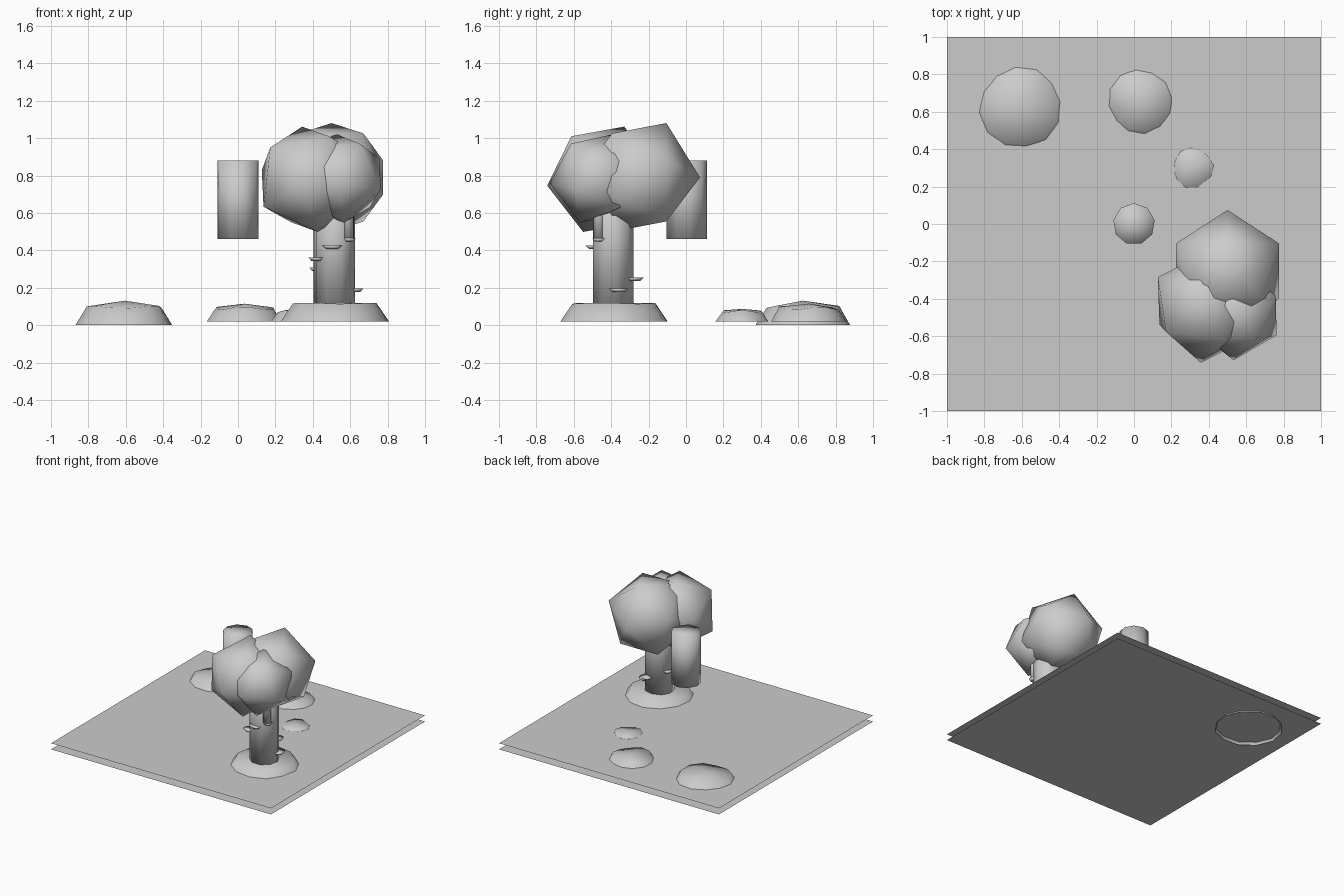
import bpy, bmesh, math, random
from mathutils import Vector, Matrix

if "Cube" in bpy.data.objects:
    bpy.data.objects.remove(bpy.data.objects["Cube"])

random.seed(4)
grey = bpy.data.materials.new("plain grey")
grey.diffuse_color = (0.6, 0.6, 0.6, 1)
grey.use_nodes = True
grey.node_tree.nodes["Principled BSDF"].inputs["Base Color"].default_value = grey.diffuse_color


def finish(bm, name, smooth=True):
    bmesh.ops.recalc_face_normals(bm, faces=bm.faces)
    for f in bm.faces:
        f.smooth = smooth
    me = bpy.data.meshes.new(name)
    bm.to_mesh(me)
    bm.free()
    me.materials.append(grey)
    ob = bpy.data.objects.new(name, me)
    bpy.context.collection.objects.link(ob)
    return ob


def sheet(name, z):
    bm = bmesh.new()
    vs = [bm.verts.new((x, y, z)) for x, y in ((-1, -1), (1, -1), (1, 1), (-1, 1))]
    bm.faces.new(vs)
    finish(bm, name, False)


def column(name, x, y, z0, z1, r0, r1, sides=9):
    """Upright tapered cylinder with one corner towards +y."""
    bm = bmesh.new()
    bmesh.ops.create_cone(bm, cap_ends=True, cap_tris=True, segments=sides,
                          radius1=r0, radius2=r1, depth=z1 - z0,
                          matrix=Matrix.Translation((x, y, (z0 + z1) / 2)))
    top = max(bm.verts, key=lambda v: v.co.y).co
    turn = math.pi / 2 - math.atan2(top.y - y, top.x - x)
    bmesh.ops.rotate(bm, verts=bm.verts, cent=(x, y, 0), matrix=Matrix.Rotation(turn, 3, 'Z'))
    finish(bm, name)


def mound(name, x, y, z0, r0, z1, r1, apex, wobble, sides=12):
    """Low island: sloped skirt plus a fan of top faces, open underneath."""
    bm = bmesh.new()
    low, high = [], []
    for i in range(sides):
        a = 2 * math.pi * (i + 0.25) / sides
        c, s = math.cos(a), math.sin(a)
        k = 1 + random.uniform(-0.03, 0.03)
        low.append(bm.verts.new((x + r0 * k * c, y + r0 * k * s, z0)))
        dz = wobble * math.sin(3 * a + x * 5)
        high.append(bm.verts.new((x + r1 * k * c, y + r1 * k * s, z1 + dz)))
    tip = bm.verts.new((x, y, apex))
    for i in range(sides):
        j = (i + 1) % sides
        bm.faces.new((low[i], low[j], high[j], high[i]))
        bm.faces.new((high[i], high[j], tip))
    finish(bm, name)


def leaf_ball(name, centre, r, a, b):
    """Icosahedron with one corner along a and a neighbouring corner towards b."""
    a = Vector(a).normalized()
    u = Vector(b)
    u = (u - a * u.dot(a)).normalized()
    w = a.cross(u)
    pts = [a, -a]
    for k in range(5):
        t = 2 * math.pi * k / 5
        p = (a + 2 * (u * math.cos(t) + w * math.sin(t))) / math.sqrt(5)
        pts += [p, -p]
    bm = bmesh.new()
    for p in pts:
        bm.verts.new(Vector(centre) + p * r)
    bmesh.ops.convex_hull(bm, input=bm.verts)
    finish(bm, name)


# Sea bed and water surface
sheet("sea_bed", 0.02)
sheet("water_surface", 0.07)

# Islands
mound("large_rock", -0.605, 0.625, 0.0, 0.26, 0.097, 0.2, 0.131, 0.007)
mound("middle_rock", 0.035, 0.655, 0.02, 0.2, 0.09, 0.157, 0.115, 0.009)
mound("small_rock", 0.315, 0.3, 0.02, 0.14, 0.074, 0.103, 0.087, 0.006)
mound("tree_mound", 0.515, -0.39, 0.02, 0.288, 0.117, 0.222, 0.117, 0.003)

# Trunk, branch stub and floating log
column("trunk", 0.515, -0.393, 0.1, 0.8, 0.112, 0.112)
column("branch_stub", 0.59, -0.465, 0.46, 0.75, 0.031, 0.031)
column("floating_log", 0, 0, 0.46, 0.88, 0.112, 0.112)

# Shelf fungi around the trunk: x, y, top height, radius
for i, (x, y, z, r) in enumerate(((0.505, -0.482, 0.425, 0.055),
                                  (0.42, -0.45, 0.362, 0.046),
                                  (0.42, -0.36, 0.308, 0.04),
                                  (0.622, -0.36, 0.195, 0.05),
                                  (0.55, -0.275, 0.255, 0.048),
                                  (0.595, -0.465, 0.465, 0.036))):
    column(f"shelf_fungus_{i + 1}", x, y, z - 0.018, z, r * 0.65, r, 10)

# Foliage
leaf_ball("foliage_back", (0.5, -0.25, 0.79), 0.325, (0, 1, 0), (0, 0.447, 0.894))
leaf_ball("foliage_left", (0.385, -0.44, 0.78), 0.305, (-0.265, 0.16, 0.05), (-0.25, -0.09, -0.14))
leaf_ball("foliage_right", (0.545, -0.475, 0.785), 0.255, (-0.05, -0.95, -0.1), (0.45, -0.4, 0.8))
